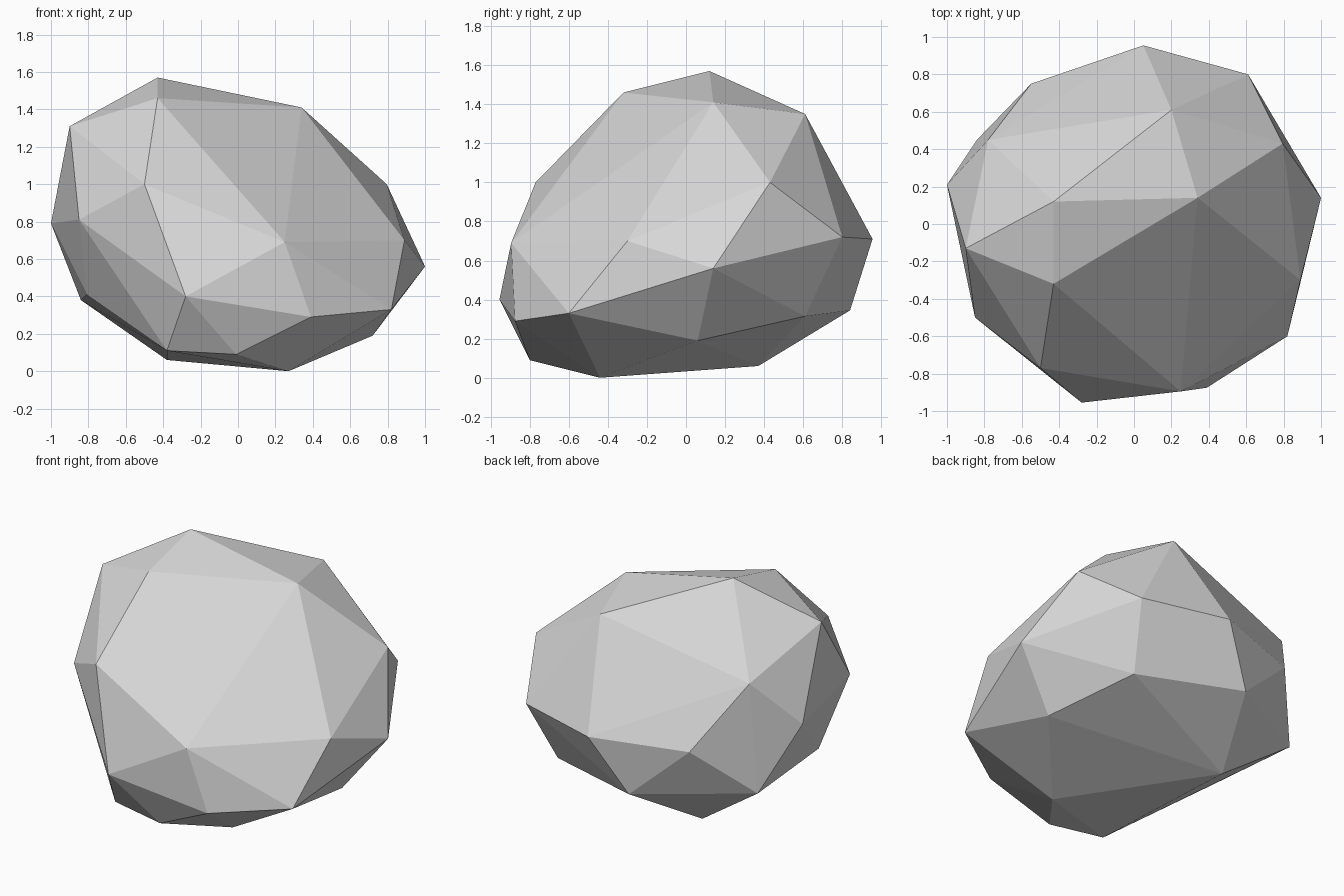
import bpy
import bmesh

# Corner points of the boulder, grouped by region
crown = [(-0.43, 0.12, 1.57), (-0.43, -0.32, 1.46), (0.34, 0.14, 1.41),
         (0.20, 0.61, 1.35), (-0.90, -0.13, 1.31), (-0.78, 0.45, 1.09)]
front = [(-0.50, -0.77, 1.00), (-0.85, -0.50, 0.81), (0.25, -0.895, 0.69),
         (-0.28, -0.955, 0.40), (0.39, -0.875, 0.29), (0.82, -0.60, 0.33)]
sides = [(0.795, 0.43, 1.00), (0.89, -0.30, 0.70), (1.00, 0.14, 0.56),
         (-1.00, 0.21, 0.79), (-0.84, 0.45, 0.38), (-0.81, -0.23, 0.41)]
back = [(0.61, 0.80, 0.72), (0.05, 0.955, 0.71), (-0.55, 0.75, 0.69),
        (-0.17, 0.84, 0.345), (0.51, 0.61, 0.315)]
base = [(0.27, -0.44, 0.0), (-0.38, 0.37, 0.06), (-0.01, -0.80, 0.09),
        (-0.38, -0.74, 0.11), (0.72, 0.06, 0.19)]

# Faceted boulder: flat triangles wrapped around the corners
bm = bmesh.new()
for p in crown + front + sides + back + base:
    bm.verts.new(p)
hull = bmesh.ops.convex_hull(bm, input=bm.verts[:])
loose = [v for v in bm.verts if not v.link_faces]
bmesh.ops.delete(bm, geom=loose, context='VERTS')
bmesh.ops.recalc_face_normals(bm, faces=bm.faces[:])
mesh = bpy.data.meshes.new("boulder")
bm.to_mesh(mesh)
bm.free()

# Plain stone colour
stone = bpy.data.materials.new("stone_grey")
stone.diffuse_color = (0.68, 0.68, 0.68, 1.0)
mesh.materials.append(stone)

boulder = bpy.data.objects.new("boulder", mesh)
bpy.context.collection.objects.link(boulder)
